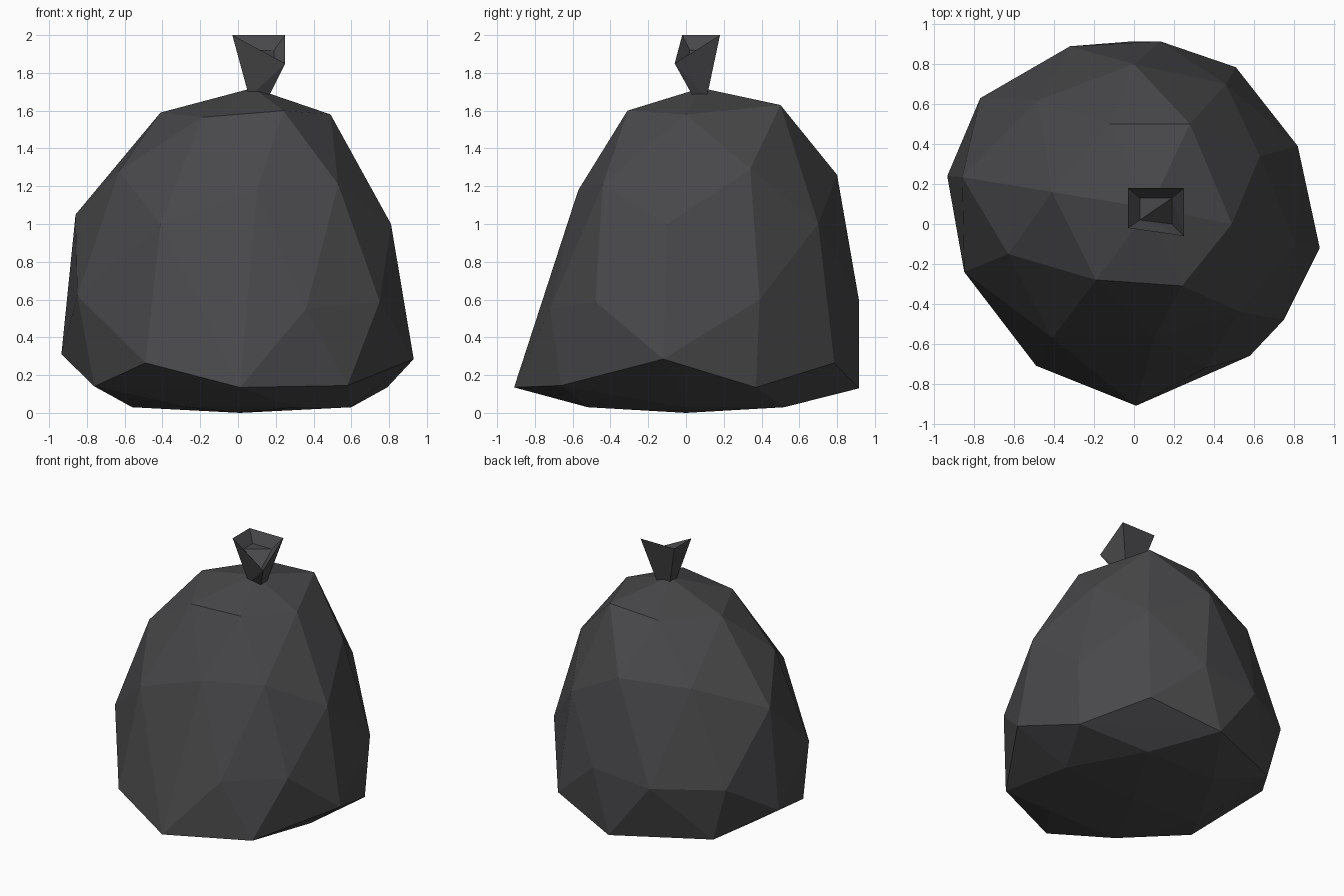
import bpy, bmesh, math

mat = bpy.data.materials.new("dark grey plastic")
mat.diffuse_color = (0.065, 0.065, 0.069, 1)


def finish(bm, name):
    bmesh.ops.recalc_face_normals(bm, faces=bm.faces)
    me = bpy.data.meshes.new(name)
    bm.to_mesh(me)
    bm.free()
    me.materials.append(mat)
    ob = bpy.data.objects.new(name, me)
    bpy.context.collection.objects.link(ob)
    return ob


# Sack: faceted hull stretched over uneven rings, from the shoulders down
shoulder = [(0.08, 0.08, 1.72), (-0.19, -0.28, 1.565), (0.24, -0.31, 1.60), (0.49, 0, 1.58),
            (0.28, 0.50, 1.63), (-0.12, 0.50, 1.61), (-0.41, 0.16, 1.59)]
upper = [(0.10, -0.57, 1.18), (0.53, -0.44, 1.21), (0.81, -0.10, 1.0), (0.63, 0.34, 1.29),
         (0.46, 0.70, 1.0), (0, 0.80, 1.26), (-0.48, 0.62, 1.24), (-0.86, 0.235, 1.05),
         (-0.63, -0.15, 1.28), (-0.41, -0.57, 1.0)]
belly = [(0.36, -0.72, 0.55), (0.75, -0.48, 0.59), (0.82, 0.39, 0.60), (0.13, 0.915, 0.60),
         (-0.32, 0.89, 0.55), (-0.77, 0.63, 0.56), (-0.85, -0.24, 0.62)]
hem = [(0.01, -0.91, 0.135), (0.58, -0.66, 0.145), (0.93, -0.12, 0.285), (0.79, 0.37, 0.135),
       (0.51, 0.785, 0.265), (0, 0.915, 0.13), (-0.66, 0.62, 0.16), (-0.935, 0.24, 0.31),
       (-0.76, -0.30, 0.14), (-0.49, -0.71, 0.265)]
base = [(0.02 + 0.58 * math.cos(a), 0.60 * math.sin(a), 0.03)
        for a in (i * math.tau / 6 for i in range(6))] + [(0.01, 0, 0.0)]
bm = bmesh.new()
for p in shoulder + upper + belly + hem + base:
    bm.verts.new(p)
res = bmesh.ops.convex_hull(bm, input=bm.verts)
loose = [v for v in bm.verts if not v.link_faces]
bmesh.ops.delete(bm, geom=loose, context='VERTS')
finish(bm, "sack")

# Tied neck: four-sided flare with a sunken mouth, one corner drooping
foot = [(0.06, 0.04, 1.67), (0.16, 0.04, 1.67), (0.16, 0.11, 1.67), (0.06, 0.11, 1.67)]
rim = [(-0.03, -0.02, 2.0), (0.25, -0.06, 1.85), (0.25, 0.18, 2.0), (-0.03, 0.18, 2.0)]
mouth = [(0.03, 0.02, 1.92), (0.19, 0.0, 1.82), (0.19, 0.13, 1.92), (0.03, 0.13, 1.92)]
bm = bmesh.new()
rings = [[bm.verts.new(p) for p in r] for r in (foot, rim, mouth)]
for a, b in zip(rings, rings[1:]):
    for i in range(4):
        j = (i + 1) % 4
        bm.faces.new((a[i], a[j], b[j], b[i]))
bm.faces.new(rings[0][::-1])
bm.faces.new(rings[-1])
bmesh.ops.triangulate(bm, faces=bm.faces)
finish(bm, "tied_neck")
